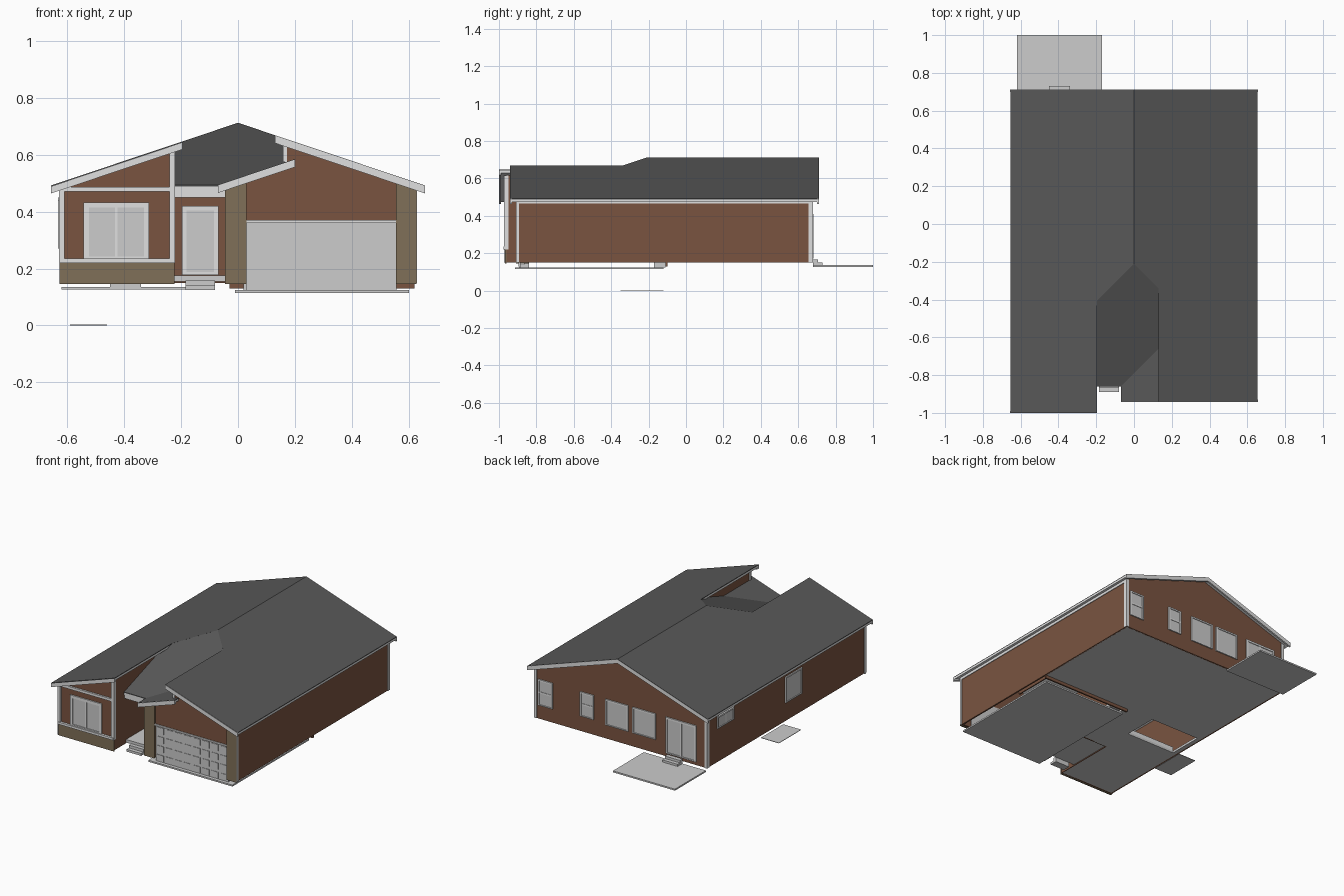
import bpy, bmesh

if "Cube" in bpy.data.objects:
    bpy.data.objects.remove(bpy.data.objects["Cube"])

def material(name, r, g, b):
    m = bpy.data.materials.new(name)
    lin = lambda c: (c / 255 / 12.92) if c < 11 else ((c / 255 + 0.055) / 1.055) ** 2.4
    m.diffuse_color = (lin(r), lin(g), lin(b), 1)
    m.use_nodes = True
    m.node_tree.nodes["Principled BSDF"].inputs["Base Color"].default_value = m.diffuse_color
    return m

ROOF = material("roof_grey", 88, 88, 88)
WALL = material("brown_siding", 122, 84, 64)
BRICK = material("khaki_brick", 128, 112, 88)
TRIM = material("white_trim", 224, 224, 224)
PALE = material("pale_grey", 204, 204, 204)

def finish(name, bm, mat):
    bmesh.ops.recalc_face_normals(bm, faces=bm.faces)
    me = bpy.data.meshes.new(name)
    bm.to_mesh(me)
    bm.free()
    me.materials.append(mat)
    ob = bpy.data.objects.new(name, me)
    bpy.context.collection.objects.link(ob)
    return ob

def solid(bm, a, b):
    """Closed prism between two matching loops."""
    va, vb = [bm.verts.new(p) for p in a], [bm.verts.new(p) for p in b]
    bm.faces.new(va)
    bm.faces.new(vb[::-1])
    for i in range(len(a)):
        j = (i + 1) % len(a)
        bm.faces.new((va[i], vb[i], vb[j], va[j]))

def boxes(name, mat, *items):
    """Boxes given as x0, x1, y0, y1, z0, z1, joined in one object."""
    bm = bmesh.new()
    for x0, x1, y0, y1, z0, z1 in items:
        r = [(x0, y0), (x1, y0), (x1, y1), (x0, y1)]
        solid(bm, [(x, y, z0) for x, y in r], [(x, y, z1) for x, y in r])
    return finish(name, bm, mat)

def profile_y(name, mat, pts, y0, y1):
    """x-z outline extruded along y."""
    bm = bmesh.new()
    solid(bm, [(x, y0, z) for x, z in pts], [(x, y1, z) for x, z in pts])
    return finish(name, bm, mat)

def layer(name, mat, poly, zf, top, bot):
    """Plan outline draped on a roof plane."""
    bm = bmesh.new()
    solid(bm, [(x, y, zf(x, y) + top) for x, y in poly],
          [(x, y, zf(x, y) + bot) for x, y in poly])
    return finish(name, bm, mat)

# Roof planes, all with the same pitch
P = 0.335
main = lambda x, y: 0.712 - P * abs(x)
porch = lambda x, y: 0.494 + P * (y + 0.86)
garage = lambda x, y: 0.494 + P * (x + 0.07)
planes = {
    "left_roof": (main, [(-.655, -1), (-.195, -1), (-.195, -.405), (0, -.21), (0, .71), (-.655, .71)]),
    "right_roof": (main, [(.655, -.94), (.655, .71), (0, .71), (0, -.21), (.13, -.34), (.13, -.94)]),
    "porch_roof": (porch, [(-.225, -.86), (-.07, -.86), (.13, -.66), (.165, -.625), (.165, -.375),
                           (0, -.21), (-.225, -.435)]),
    "garage_side_roof": (garage, [(-.07, -.94), (.2, -.94), (.2, -.62), (.165, -.625), (.13, -.66), (-.07, -.86)]),
}
for n, (zf, poly) in planes.items():
    layer(n, ROOF, poly, zf, 0, -.005)
    layer(n + "_soffit", TRIM, poly, zf, -.005, -.018)

# Rake boards on the gable ends
def rake(name, zf, x0, x1, y0, y1):
    t, b = -.001, -.028
    profile_y(name, TRIM, [(x0, zf(x0, 0) + t), (x1, zf(x1, 0) + t),
                           (x1, zf(x1, 0) + b), (x0, zf(x0, 0) + b)], y0, y1)
rake("left_front_rake", main, -.656, -.195, -1, -.99)
rake("right_front_rake", main, .13, .656, -.942, -.93)
rake("garage_side_rake", garage, -.07, .2, -.942, -.93)
rake("back_left_rake", main, -.656, 0, .70, .711)
rake("back_right_rake", main, 0, .656, .70, .711)

# Walls that follow the roof line
u = lambda x: main(x, 0) - .018
g = lambda x: garage(x, 0) - .018
profile_y("wing_front_wall", WALL, [(-.625, .15), (-.225, .15), (-.225, u(.225)), (-.625, u(.625))], -.96, -.95)
profile_y("back_wall", WALL, [(-.625, .15), (.625, .15), (.625, u(.625)), (0, u(0)), (-.625, u(.625))], .665, .675)
profile_y("garage_front_wall", WALL,
          [(-.04, .15), (.03, .15), (.03, .365), (.555, .365), (.555, .15), (.625, .15),
           (.625, u(.625)), (.165, u(.165)), (.165, g(.165)), (-.04, g(-.04))], -.90, -.89)

# Straight walls
boxes("side_walls", WALL, (.615, .625, -.90, .67, .15, .484), (-.625, -.615, -.96, .67, .15, .484))
boxes("wing_inner_wall", WALL, (-.235, -.225, -.96, -.41, .15, .617))
boxes("entry_wall", WALL, (-.23, -.04, -.54, -.53, .15, .56))
boxes("garage_inner_walls", WALL, (-.04, -.03, -.90, -.10, .15, .475), (-.03, .62, -.11, -.10, .13, .48))
boxes("upper_step_wall", WALL, (.165, .172, -.89, -.37, .53, .632))

# Brick base and garage columns
boxes("wing_brick_base", BRICK, (-.627, -.223, -.968, -.96, .145, .222))
for n, x0, x1, zt in (("left", -.04, .03, g), ("right", .555, .627, u)):
    profile_y(n + "_brick_column", BRICK, [(x0, .145), (x1, .145), (x1, zt(x1)), (x0, zt(x0))], -.91, -.90)
boxes("left_column_return", BRICK, (-.046, -.04, -.91, -.84, .145, .475))

# Corner boards, bands and friezes
boxes("corner_boards", TRIM,
      (-.628, -.61, -.972, -.96, .235, .484), (-.24, -.221, -.972, -.95, .22, .615),
      (.158, .172, -.905, -.89, .575, .645),
      (.625, .629, -.91, -.893, .15, .484), (.625, .629, .655, .679, .15, .484),
      (.61, .629, .675, .679, .15, .484), (-.629, -.61, .675, .679, .15, .484),
      (-.629, -.625, .655, .679, .15, .484), (-.629, -.625, -.972, -.95, .15, .484))
boxes("wing_bands", TRIM, (-.627, -.223, -.975, -.96, .22, .235), (-.625, -.225, -.972, -.96, .47, .487))
boxes("wall_friezes", TRIM, (.625, .629, -.90, .67, .466, .484), (-.629, -.625, -.96, .67, .466, .484))
boxes("porch_beam", TRIM, (-.224, -.03, -.855, -.835, .45, .49))
boxes("garage_header", TRIM, (.03, .555, -.906, -.89, .36, .37))

# Garage door with raised panels
boxes("garage_door", PALE, (.03, .557, -.893, -.885, .12, .362))
boxes("garage_door_panels", PALE, *[
    (.03 + .066 * i + .008, .03 + .066 * i + .058, -.896, -.893, .12 + .06 * j + .01, .12 + .06 * j + .05)
    for i in range(8) for j in range(4)])

# Windows and doors: frame, pane and centre bar on a wall
def opening(name, axis, pos, out, u0, u1, z0, z1, bar=None, w=.014):
    def b(a0, a1, c0, c1, d):
        lo, hi = sorted((pos, pos + out * d))
        return (a0, a1, lo, hi, c0, c1) if axis == "y" else (lo, hi, a0, a1, c0, c1)
    fr = [b(u0, u0 + w, z0, z1, .008), b(u1 - w, u1, z0, z1, .008),
          b(u0 + w, u1 - w, z1 - w, z1, .008), b(u0 + w, u1 - w, z0, z0 + w * .6, .008)]
    um, zm = (u0 + u1) / 2, (z0 + z1) / 2
    if bar == "v":
        fr.append(b(um - .005, um + .005, z0 + w * .6, z1 - w, .006))
    if bar == "h":
        fr.append(b(u0 + w, u1 - w, zm - .005, zm + .005, .006))
    boxes(name + "_frame", TRIM, *fr)
    boxes(name + "_pane", PALE, b(u0 + w, u1 - w, z0 + w * .6, z1 - w, .003))

opening("front_window", "y", -.96, -1, -.542, -.313, .232, .432, "v", .018)
opening("front_door", "y", -.54, -1, -.197, -.068, .178, .42, None, .016)
opening("back_window_a", "y", .675, 1, .493, .6, .24, .41, "h", .01)
opening("back_window_b", "y", .675, 1, .195, .293, .25, .41, "h", .01)
opening("back_window_c", "y", .675, 1, -.057, .11, .24, .41, None, .01)
opening("back_window_d", "y", .675, 1, -.255, -.087, .24, .41, None, .01)
opening("patio_door", "y", .675, 1, -.55, -.328, .172, .41, "v", .013)
opening("side_window_small", "x", -.625, -1, .40, .57, .37, .45, "v", .01)
opening("side_window_tall", "x", -.625, -1, -.305, -.135, .27, .44, None, .01)

# House floor around the stairwell, landing, garage and patio slabs
boxes("house_floor", PALE, (-.62, .62, -.10, .67, .15, .165), (-.62, -.59, -.33, -.10, .15, .165),
      (-.23, -.02, -.535, -.10, .15, .165), (-.62, -.23, -.955, -.33, .15, .165))
boxes("stairwell_rim", TRIM, (-.59, -.23, -.335, -.33, .15, .19))
boxes("stair_landing", PALE, (-.59, -.46, -.35, -.12, 0, .003))
boxes("garage_slab", PALE, (-.01, .60, -.915, -.12, .115, .125))
boxes("patio_slab", PALE, (-.62, -.17, .68, 1, .126, .136))

# Porch and steps
boxes("porch_slab", PALE, (-.224, -.04, -.84, -.54, .155, .175))
boxes("front_steps", PALE, (-.185, -.08, -.865, -.84, .14, .158), (-.185, -.08, -.89, -.84, .125, .14))
boxes("back_steps", PALE, (-.45, -.34, .679, .705, .136, .166), (-.45, -.34, .705, .73, .136, .15))
boxes("garage_steps", PALE, (.02, .10, -.17, -.11, .125, .15))
